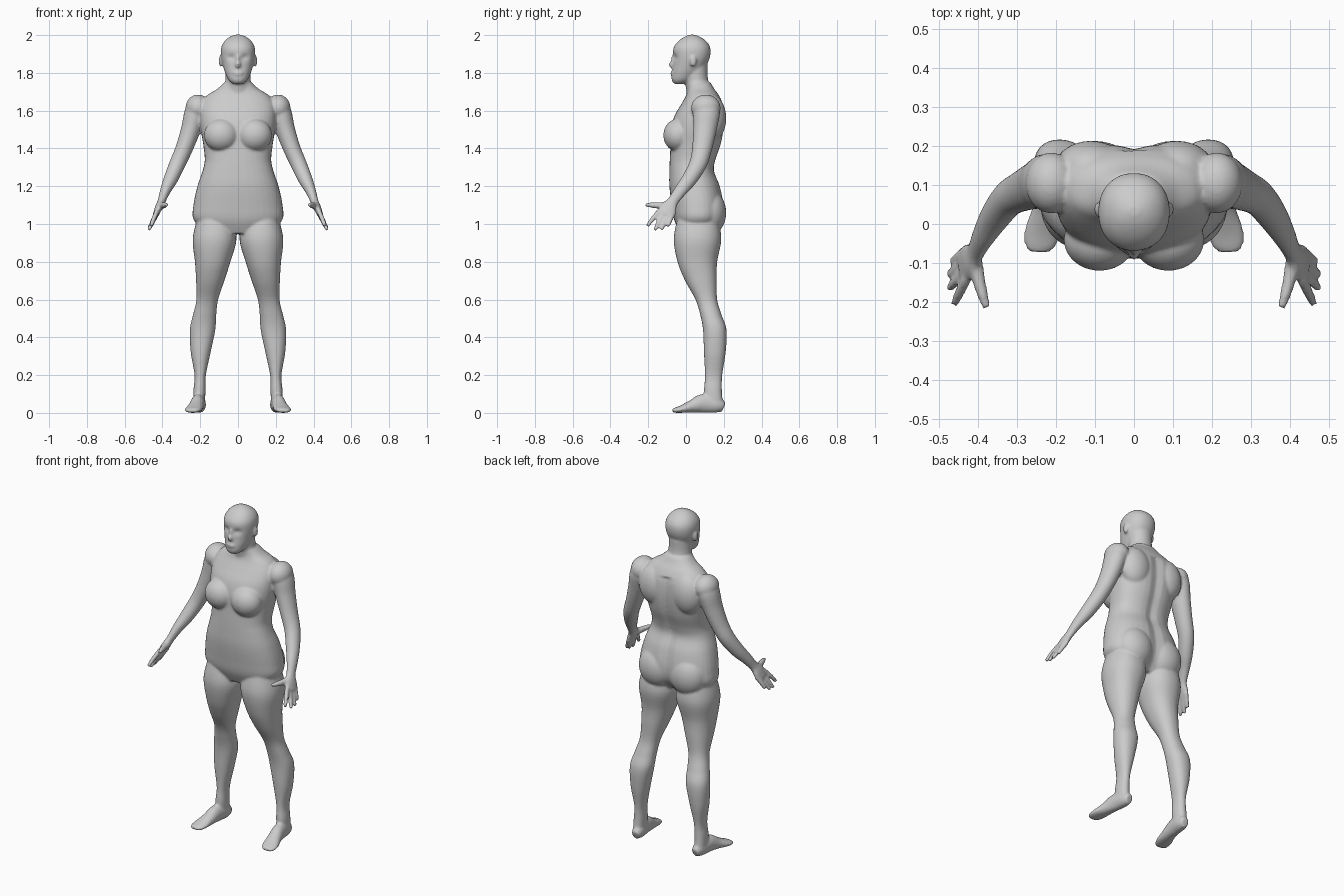
import bpy, bmesh, math
from mathutils import Vector, Matrix

bm = bmesh.new()
SEG = 36


def spline(keys, steps=5):
    """Smoothly resample a list of number rows."""
    out = []
    for i in range(len(keys) - 1):
        a, b, c, d = (keys[max(i - 1, 0)], keys[i], keys[i + 1],
                      keys[min(i + 2, len(keys) - 1)])
        for s in range(steps):
            t = s / steps
            out.append([0.5 * (2 * q + (r - p) * t + (2 * p - 5 * q + 4 * r - w) * t * t
                               + (3 * q - p - 3 * r + w) * t ** 3)
                        for p, q, r, w in zip(a, b, c, d)])
    out.append(list(keys[-1]))
    return out


def skin(rings):
    """Join rings of points into a closed shell."""
    rows = [[bm.verts.new(p) for p in ring] for ring in rings]
    for a, b in zip(rows, rows[1:]):
        for i in range(len(a)):
            j = (i + 1) % len(a)
            bm.faces.new((a[i], a[j], b[j], b[i]))
    bm.faces.new(rows[0][::-1])
    bm.faces.new(rows[-1])


def stack(keys, power=2.0, shape=None):
    """Level rings: z, x min, x max, y front, y back."""
    rings = []
    for z, x0, x1, y0, y1 in spline(keys):
        ring = []
        for i in range(SEG):
            a = math.tau * i / SEG
            c, s = math.cos(a), math.sin(a)
            p = Vector(((x0 + x1) / 2 + (x1 - x0) / 2 * math.copysign(abs(c) ** (2 / power), c),
                        (y0 + y1) / 2 + (y1 - y0) / 2 * math.copysign(abs(s) ** (2 / power), s), z))
            if shape:
                p.y += shape(p)
            ring.append(p)
        rings.append(ring)
    skin(rings)


def limb(keys, ref, seg=24):
    """Rings across a path: x, y, z, radius sideways, radius along ref."""
    rows = spline(keys)
    pts = [Vector(r[:3]) for r in rows]
    rings = []
    for i, r in enumerate(rows):
        d = (pts[min(i + 1, len(pts) - 1)] - pts[max(i - 1, 0)]).normalized()
        side = d.cross(Vector(ref)).normalized()
        up = side.cross(d)
        rings.append([pts[i] + side * r[3] * math.cos(math.tau * k / seg)
                      + up * r[4] * math.sin(math.tau * k / seg) for k in range(seg)])
    skin(rings)


def blob(centre, radii):
    bmesh.ops.create_uvsphere(bm, u_segments=28, v_segments=18, radius=1,
                              matrix=Matrix.Translation(centre) @ Matrix.Diagonal((*radii, 1)))


# Leg
stack([(1.03, .03, .215, -.045, .17), (.92, .008, .240, -.065, .187),
       (.80, .040, .228, -.045, .165), (.70, .072, .222, -.005, .163),
       (.60, .105, .220, .050, .165), (.52, .115, .238, .075, .188),
       (.44, .120, .255, .090, .215), (.32, .145, .250, .095, .210),
       (.20, .170, .230, .100, .192), (.12, .172, .236, .095, .190),
       (.05, .175, .238, .095, .195)], 2.2)

# Foot, turned slightly outward
limb([(.200, .200, .030, .022, .026), (.203, .165, .042, .034, .042),
      (.212, .090, .050, .036, .050), (.222, .030, .034, .040, .034),
      (.234, -.020, .021, .046, .021), (.242, -.055, .014, .040, .014),
      (.244, -.072, .012, .025, .009)], (0, 0, 1))

# Arm and palm
limb([(.195, .115, 1.660, .030, .040), (.222, .110, 1.600, .057, .070),
      (.250, .100, 1.500, .052, .062), (.285, .085, 1.400, .046, .053),
      (.320, .065, 1.320, .043, .047), (.355, .020, 1.240, .038, .041),
      (.385, -.030, 1.175, .028, .034), (.405, -.070, 1.120, .021, .030),
      (.420, -.092, 1.085, .020, .045), (.438, -.112, 1.045, .014, .047)], (0, 1, 0))
blob((.212, .105, 1.615), (.066, .078, .070))

# Fingers: knuckle y and z, tip x, y and z
for ky, kz, tx, ty, tz in [(-.150, 1.060, .460, -.205, .990), (-.125, 1.050, .473, -.165, .967),
                           (-.100, 1.045, .474, -.130, .970), (-.075, 1.050, .466, -.095, .987)]:
    limb([(.428, ky + .01, kz + .01, .013, .014),
          ((.434 + tx) / 2, (ky + ty) / 2, (kz + tz) / 2, .013, .013),
          (tx, ty, tz, .010, .010)], (0, 1, 0), 14)
limb([(.408, -.090, 1.100, .020, .020), (.397, -.145, 1.098, .017, .017),
      (.386, -.185, 1.100, .014, .014), (.377, -.215, 1.102, .009, .009)], (0, 0, 1), 14)

# Bust, buttock, shoulder blade, ear
blob((.088, -.040, 1.470), (.092, .080, .088))
blob((.102, .125, 1.060), (.112, .088, .120))
blob((.110, .140, 1.560), (.095, .073, .120))
blob((.092, .038, 1.862), (.010, .018, .030))

# Mirror the paired parts
pair = bmesh.ops.duplicate(bm, geom=bm.verts[:] + bm.edges[:] + bm.faces[:])
for v in pair['geom']:
    if isinstance(v, bmesh.types.BMVert):
        v.co.x *= -1


# Torso with a shallow groove down the spine
def groove(p):
    return -.014 * math.exp(-(p.x / .03) ** 2) if p.y > .1 and p.z < 1.65 else 0


stack([(z, -w, w, f, b) for z, w, f, b in [
    (.950, .150, -.030, .140), (1.02, .234, -.062, .190), (1.10, .236, -.076, .200),
    (1.20, .215, -.088, .182), (1.28, .188, -.088, .152), (1.34, .176, -.086, .160),
    (1.42, .184, -.082, .187), (1.50, .197, -.080, .202), (1.57, .202, -.062, .205),
    (1.63, .198, -.028, .198), (1.68, .165, .000, .175), (1.715, .110, .008, .150),
    (1.75, .072, .005, .130)]], 2.35, groove)

# Neck
stack([(1.66, -.075, .075, .010, .150), (1.72, -.069, .069, .000, .128),
       (1.78, -.066, .066, -.008, .115), (1.84, -.065, .065, -.005, .115)])


# Head with eye hollows
def eyes(p):
    if p.y > 0:
        return 0
    return .013 * math.exp(-((abs(p.x) - .035) / .017) ** 2 - ((p.z - 1.882) / .014) ** 2)


stack([(z, -w, w, f, b) for z, w, f, b in [
    (1.742, .028, -.062, -.010), (1.762, .050, -.076, .035), (1.80, .068, -.075, .075),
    (1.84, .081, -.070, .108), (1.885, .090, -.068, .127), (1.93, .090, -.067, .129),
    (1.965, .074, -.044, .110), (1.99, .045, -.010, .076), (2.002, .015, .020, .046)]],
    2.15, eyes)
blob((0, -.071, 1.843), (.015, .021, .020))
blob((0, -.066, 1.868), (.010, .014, .030))
blob((0, -.074, 1.797), (.025, .009, .013))

# Fuse everything into one smooth skin
bmesh.ops.recalc_face_normals(bm, faces=bm.faces[:])
mesh = bpy.data.meshes.new("body")
bm.to_mesh(mesh)
bm.free()
body = bpy.data.objects.new("body", mesh)
bpy.context.collection.objects.link(body)
fuse = body.modifiers.new("fuse", 'REMESH')
fuse.mode = 'VOXEL'
fuse.voxel_size = .007
fuse.use_smooth_shade = True
soften = body.modifiers.new("soften", 'SMOOTH')
soften.factor = .5
soften.iterations = 5

skin_mat = bpy.data.materials.new("light grey")
skin_mat.diffuse_color = (.6, .6, .6, 1)
mesh.materials.append(skin_mat)
